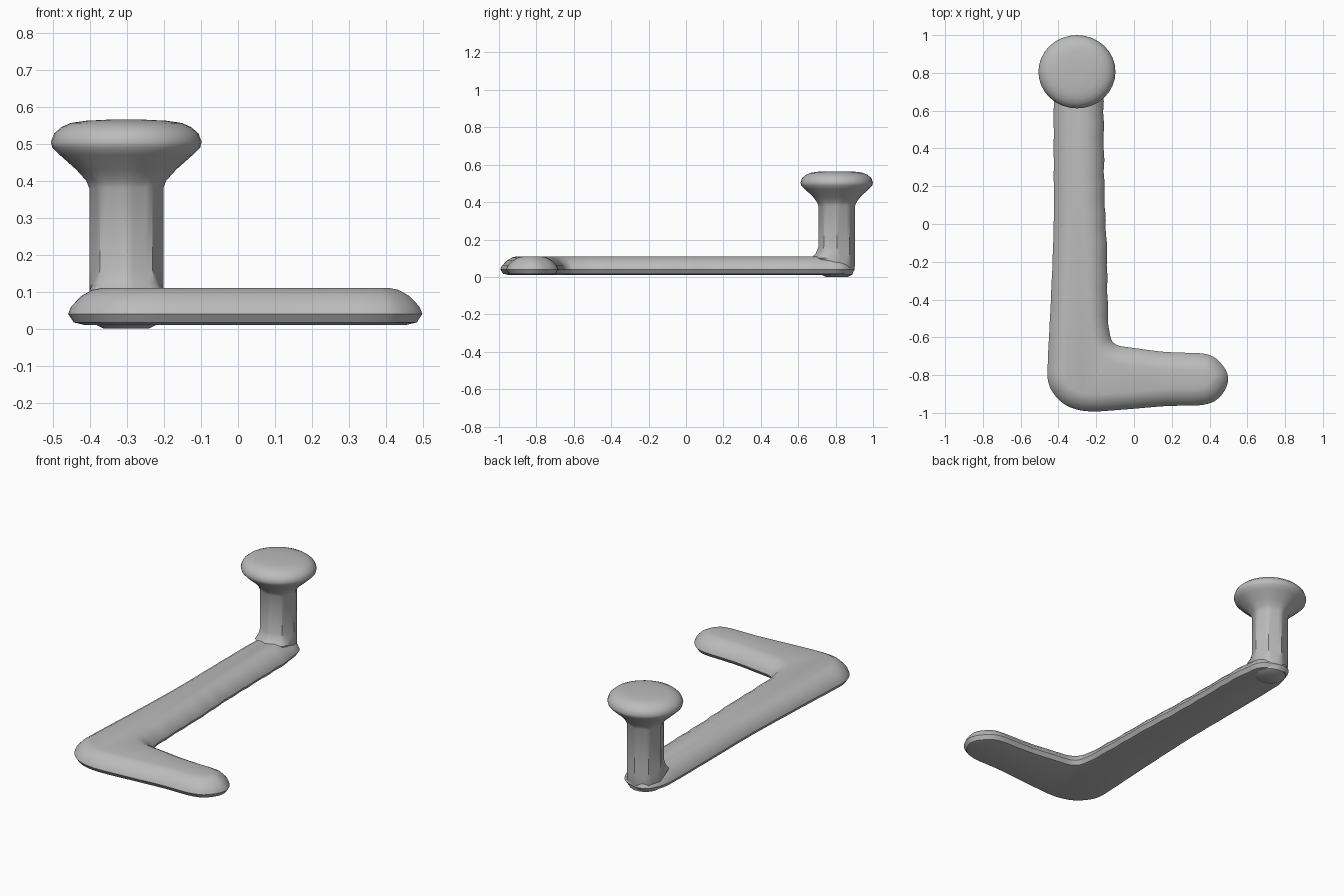
import bpy
import bmesh
import math
from mathutils import Vector

default_cube = bpy.data.objects.get("Cube")
if default_cube:
    bpy.data.objects.remove(default_cube, do_unlink=True)

# Single plain grey material
grey = bpy.data.materials.new("plain_grey")
grey.use_nodes = True
colour = (0.5, 0.5, 0.5, 1)
grey.diffuse_color = colour
shader = next(n for n in grey.node_tree.nodes if n.type == "BSDF_PRINCIPLED")
shader.inputs["Base Color"].default_value = colour


def build_from_rings(name, rings):
    """Bridge a stack of closed rings, cap both ends and shade smoothly."""
    bm = bmesh.new()
    loops = [[bm.verts.new(point) for point in ring] for ring in rings]
    for lower, upper in zip(loops, loops[1:]):
        count = len(lower)
        for i in range(count):
            j = (i + 1) % count
            bm.faces.new((lower[i], lower[j], upper[j], upper[i]))
    bm.faces.new(list(reversed(loops[0])))
    bm.faces.new(loops[-1])
    bmesh.ops.recalc_face_normals(bm, faces=bm.faces)
    mesh = bpy.data.meshes.new(name)
    bm.to_mesh(mesh)
    bm.free()
    mesh.materials.append(grey)
    obj = bpy.data.objects.new(name, mesh)
    bpy.context.collection.objects.link(obj)
    bpy.ops.object.select_all(action="DESELECT")
    obj.select_set(True)
    bpy.context.view_layer.objects.active = obj
    bpy.ops.object.shade_smooth_by_angle(angle=math.radians(40))
    return obj


def smooth_loop(controls, steps):
    """Closed Catmull-Rom curve, returning positions and inward normals."""
    points = [Vector(c) for c in controls]
    count = len(points)
    curve = []
    for i in range(count):
        a, b, c, d = (points[(i + k) % count] for k in (-1, 0, 1, 2))
        for s in range(steps):
            t = s / steps
            curve.append(0.5 * (2 * b + (c - a) * t
                                + (2 * a - 5 * b + 4 * c - d) * t ** 2
                                + (3 * b - a - 3 * c + d) * t ** 3))
    normals = []
    for i in range(len(curve)):
        tangent = (curve[(i + 1) % len(curve)] - curve[i - 1]).normalized()
        normals.append(Vector((-tangent.y, tangent.x)))
    return curve, normals


# L-shaped base bar: outline counterclockwise from its back end
outline = [
    (-.3, .9), (-.38, .87), (-.42, .75), (-.425, .4), (-.425, 0),
    (-.44, -.4), (-.455, -.7), (-.455, -.83), (-.41, -.92), (-.32, -.975),
    (-.2, -.995), (0, -.975), (.2, -.965), (.37, -.955), (.45, -.92),
    (.5, -.83), (.47, -.75), (.4, -.695), (.25, -.68), (.1, -.67),
    (-.03, -.655), (-.1, -.635), (-.13, -.58), (-.14, -.4), (-.145, -.1),
    (-.155, .1), (-.16, .4), (-.165, .7), (-.2, .85),
]
curve, normals = smooth_loop(outline, 5)

# Inset and height of each layer, giving a flat underside and a soft top
bar_layers = [(.045, .01), (.015, .017), (0, .04), (.008, .06),
              (.035, .088), (.065, .105), (.09, .11)]
bar_rings = []
for inset, z in bar_layers:
    ring = []
    for p, n in zip(curve, normals):
        wobble = 0.003 * math.sin(40 * p.y) * math.cos(17 * p.x)
        q = p + n * (inset + wobble)
        ring.append((q.x, q.y, z))
    bar_rings.append(ring)
build_from_rings("base_bar", bar_rings)

# Upright post with octagonal shaft flowing into a round knob
# Each entry: radius, height, octagon amount, forward fillet
post_layers = [
    (.06, 0, 0, 0), (.085, .012, 0, 0), (.098, .05, .5, 0),
    (.1, .1, 1, .04), (.1, .125, 1, .015), (.1, .16, 1, 0),
    (.1, .38, 1, 0), (.108, .4, .6, 0), (.135, .43, .2, 0),
    (.18, .47, 0, 0), (.2, .49, 0, 0), (.204, .505, 0, 0),
    (.195, .528, 0, 0), (.175, .545, 0, 0), (.15, .556, 0, 0),
    (.11, .562, 0, 0), (.05, .565, 0, 0),
]
segments = 32
post_rings = []
for radius, z, octagon, fillet in post_layers:
    ring = []
    for i in range(segments):
        angle = math.tau * i / segments
        local = angle % (math.pi / 4) - math.pi / 8
        flat = math.cos(math.pi / 8) / math.cos(local)
        r = radius * (1 + octagon * (flat - 1))
        r += fillet * max(0, -math.sin(angle))
        depth = 0.95 if radius > .11 else 0.98
        ring.append((-.302 + r * math.cos(angle),
                     .806 + r * depth * math.sin(angle), z))
    post_rings.append(ring)
build_from_rings("post_and_knob", post_rings)
